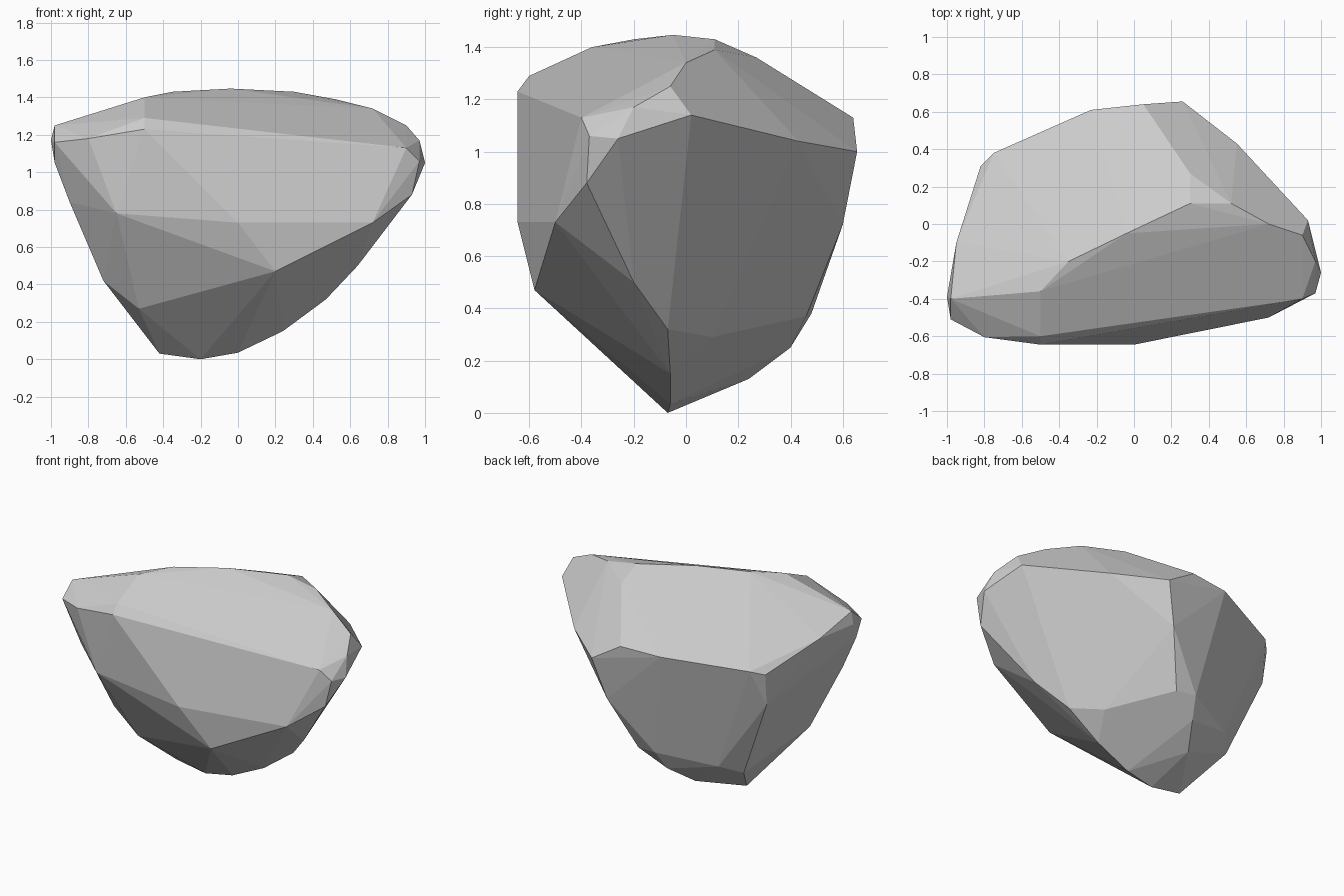
import bpy, bmesh, math

# Key corners of the boulder, grouped by zone
crown = [(-.5, -.6, 1.29), (-.5, -.36, 1.4), (-.35, -.2, 1.43), (-.04, -.05, 1.447),
         (.3, .11, 1.43), (.52, .11, 1.39), (.72, 0, 1.34), (.9, -.06, 1.25),
         (.3, .27, 1.36)]
rim = [(.05, .64, 1.13), (.26, .655, 1.0), (-.23, .61, 1.12), (-.75, .38, 1.07),
       (-.82, .31, 1.04), (-.95, -.1, 1.17), (-.98, -.4, 1.25), (-1, -.39, 1.17),
       (-.98, -.51, 1.16), (-.8, -.605, 1.18), (-.5, -.645, 1.23), (.9, -.4, 1.13),
       (.97, -.37, 1.06), (1, -.26, 1.05), (.97, -.2, 1.17),
       (.93, .02, 1.14), (.55, .43, 1.04)]
flank = [(0, -.645, .73), (-.65, -.61, .78), (.72, -.5, .73),
         (.2, -.58, .47), (.93, -.38, .88), (.64, -.2, .5),
         (.47, -.07, .32), (-.53, -.33, .27), (-.72, -.32, .42),
         (.18, .6, .72), (-.81, .28, .82), (-.9, -.42, .84), (-.98, -.45, 1.05)]
foot = [(.24, -.06, .15), (0, -.06, .035), (-.2, -.07, 0), (-.42, -.06, .03),
        (-.47, .32, .32), (-.58, .2, .26), (-.1, .48, .38), (-.14, .4, .25),
        (-.24, .24, .13), (.32, .1, .29), (.04, .46, .37)]

# Wrap the corners in a convex, flat-faceted skin
bm = bmesh.new()
for p in crown + rim + flank + foot:
    bm.verts.new(p)
bmesh.ops.convex_hull(bm, input=bm.verts[:])
loose = [v for v in bm.verts if not v.link_faces]
bmesh.ops.delete(bm, geom=loose, context='VERTS')

# Merge nearly coplanar triangles into larger facets
bmesh.ops.dissolve_limit(bm, angle_limit=math.radians(2),
                         verts=bm.verts[:], edges=bm.edges[:])
bmesh.ops.recalc_face_normals(bm, faces=bm.faces[:])

mesh = bpy.data.meshes.new("boulder")
bm.to_mesh(mesh)
bm.free()
boulder = bpy.data.objects.new("boulder", mesh)
bpy.context.collection.objects.link(boulder)
